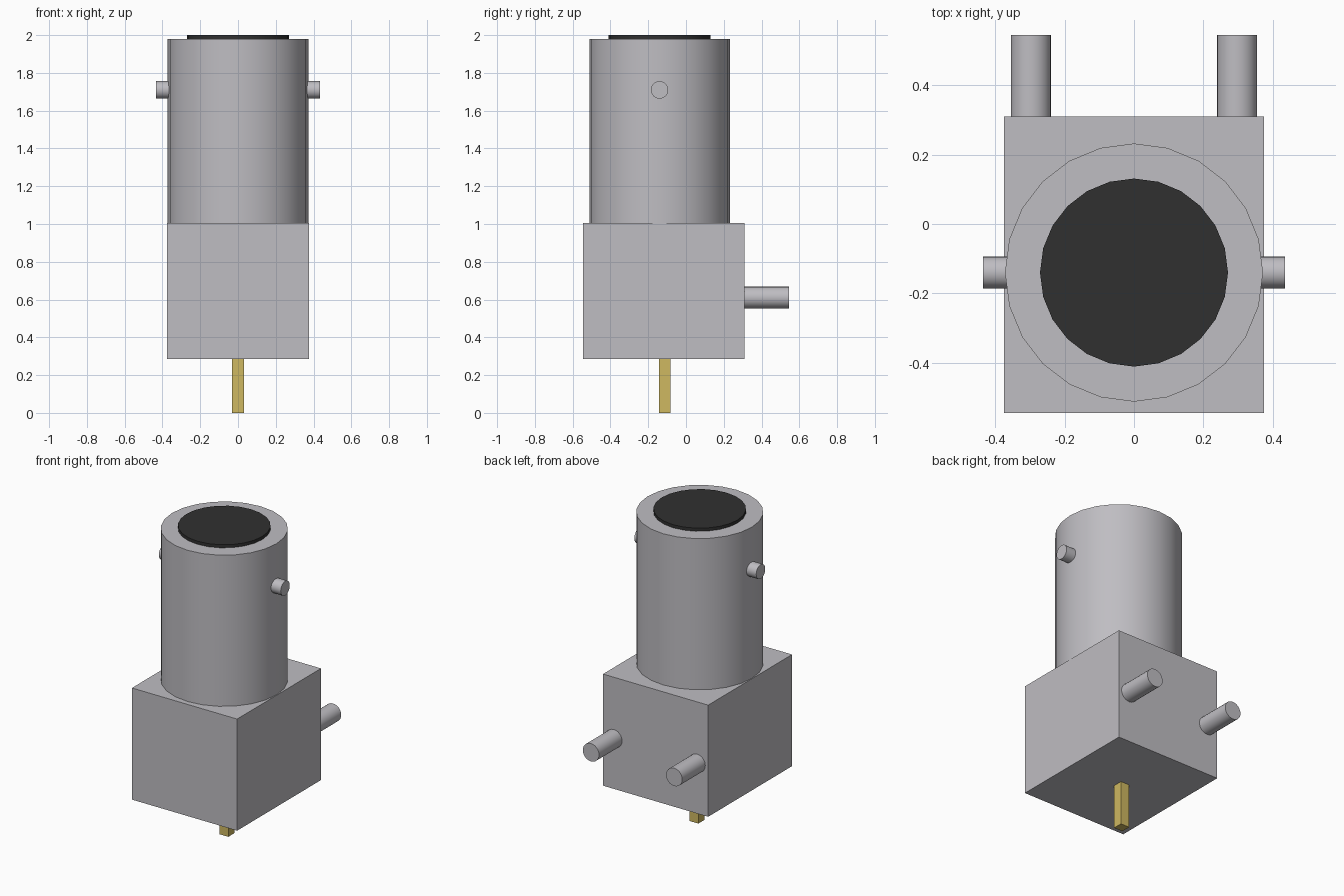
import bpy
from math import pi, radians

if "Cube" in bpy.data.objects:
    bpy.data.objects.remove(bpy.data.objects["Cube"], do_unlink=True)


def material(name, color):
    m = bpy.data.materials.new(name)
    m.use_nodes = True
    m.diffuse_color = color
    m.node_tree.nodes["Principled BSDF"].inputs["Base Color"].default_value = color
    return m


metal = material("nickel grey", (0.52, 0.51, 0.54, 1))
gold = material("contact gold", (0.62, 0.48, 0.12, 1))
black = material("insulator black", (0.03, 0.03, 0.03, 1))

AXIS_Y = -0.14  # barrel centre line


def box(name, low, high, mat):
    centre = [(a + b) / 2 for a, b in zip(low, high)]
    bpy.ops.mesh.primitive_cube_add(size=1, location=centre)
    ob = bpy.context.object
    ob.name = name
    ob.scale = [b - a for a, b in zip(low, high)]
    bpy.ops.object.transform_apply(location=False, rotation=False, scale=True)
    ob.data.materials.append(mat)


def rod(name, radius, length, centre, mat, rotation=(0, 0, 0)):
    bpy.ops.mesh.primitive_cylinder_add(vertices=24, radius=radius, depth=length,
                                        location=centre, rotation=rotation)
    ob = bpy.context.object
    ob.name = name
    ob.data.materials.append(mat)
    bpy.ops.object.shade_smooth_by_angle(angle=radians(30))


# Housing block and centre contact
box("housing_block", (-0.375, -0.545, 0.285), (0.375, 0.31, 1.005), metal)
box("contact_pin", (-0.031, -0.143, 0), (0.031, -0.081, 0.30), gold)

# Barrel with its insulator disc
rod("barrel", 0.372, 0.98, (0, AXIS_Y, 1.49), metal)
rod("insulator_disc", 0.271, 0.04, (0, AXIS_Y, 1.98), black)

# Paired bayonet studs and rear mounting posts
for side, s in (("left", 1), ("right", -1)):
    rod(side + "_bayonet_stud", 0.046, 0.10, (s * 0.385, AXIS_Y, 1.71), metal, (0, pi / 2, 0))
    rod(side + "_mounting_post", 0.058, 0.255, (s * 0.297, 0.4175, 0.61), metal, (pi / 2, 0, 0))
